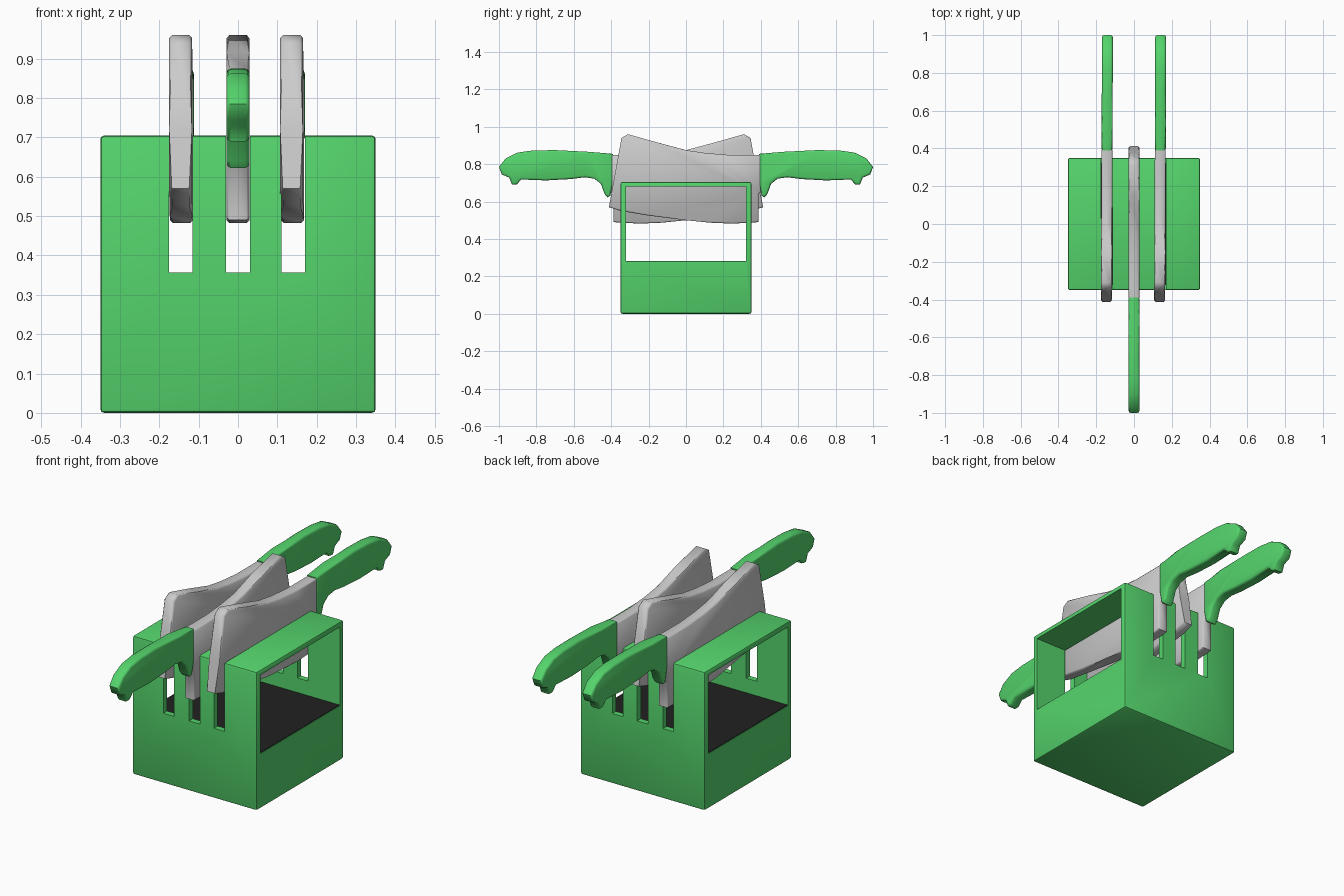
import bpy, bmesh, math

if "Cube" in bpy.data.objects:
    bpy.data.objects.remove(bpy.data.objects["Cube"])


def material(name, color):
    m = bpy.data.materials.new(name)
    m.diffuse_color = color
    m.use_nodes = True
    m.node_tree.nodes["Principled BSDF"].inputs["Base Color"].default_value = m.diffuse_color
    return m


GREEN = material("green", (0.09, 0.66, 0.15, 1))
BLACK = material("black", (0.015, 0.015, 0.015, 1))


def finish(name, bm, mat=None):
    bmesh.ops.recalc_face_normals(bm, faces=bm.faces)
    me = bpy.data.meshes.new(name)
    bm.to_mesh(me)
    bm.free()
    ob = bpy.data.objects.new(name, me)
    bpy.context.collection.objects.link(ob)
    if mat:
        me.materials.append(mat)
    return ob


def smooth(ob, angle=35):
    bpy.ops.object.select_all(action='DESELECT')
    ob.select_set(True)
    bpy.context.view_layer.objects.active = ob
    bpy.ops.object.shade_smooth_by_angle(angle=math.radians(angle))


def box(name, lo, hi, mat=None, bevel=0.0):
    bm = bmesh.new()
    bmesh.ops.create_cube(bm, size=1)
    for v in bm.verts:
        for i in range(3):
            v.co[i] = lo[i] if v.co[i] < 0 else hi[i]
    if bevel:
        bmesh.ops.bevel(bm, geom=bm.edges[:], offset=bevel, segments=2,
                        profile=0.5, affect='EDGES')
    return finish(name, bm, mat)


def plate(name, profile, width, rim, segments, mat=None):
    """Side profile (y, z) extruded along x with softened rims."""
    bm = bmesh.new()
    face = bm.faces.new([bm.verts.new((-width / 2, y, z)) for y, z in profile])
    ext = bmesh.ops.extrude_face_region(bm, geom=[face])
    for v in ext['geom']:
        if isinstance(v, bmesh.types.BMVert):
            v.co.x = width / 2
    rims = [e for e in bm.edges if abs(e.verts[0].co.x - e.verts[1].co.x) < 1e-6]
    bmesh.ops.bevel(bm, geom=rims, offset=rim, segments=segments,
                    profile=0.5, affect='EDGES')
    return finish(name, bm, mat)


# holder block with side window and three knife slots
block = box("holder_block", (-.35, -.35, 0), (.35, .35, .705), GREEN, 0.01)
cutters = [box("window_cutter", (-.5, -.32, .28), (.5, .32, .68))]
for x in (-.145, 0, .14):
    cutters.append(box("slot_cutter", (x - .03, -.5, .357), (x + .03, .5, .9)))
bpy.context.view_layer.objects.active = block
for c in cutters:
    c.hide_render = True
    mod = block.modifiers.new("cut", 'BOOLEAN')
    mod.object = c
    mod.solver = 'EXACT'
    bpy.ops.object.modifier_apply(modifier=mod.name)
    bpy.data.objects.remove(c)
smooth(block)

# dark tray floor
box("tray_floor", (-.347, -.32, .276), (.347, .32, .283), BLACK)

# knife profiles, handle towards +y
BLADE = [(.40, .85), (.22, .85), (.10, .86), (0, .875), (-.15, .915), (-.31, .96),
         (-.345, .94), (-.385, .72), (-.412, .57), (-.35, .55), (-.2, .525),
         (0, .50), (.13, .487), (.25, .482), (.388, .49), (.388, .64), (.40, .65)]
HANDLE = [(.39, .855), (.52, .866), (.70, .875), (.82, .873), (.90, .862), (.965, .83),
          (1.0, .785), (.985, .745), (.945, .728), (.93, .69), (.905, .692),
          (.88, .718), (.75, .713), (.62, .72), (.54, .73), (.49, .722), (.455, .695),
          (.435, .64), (.42, .622), (.405, .63), (.39, .70)]

# three knives, the middle one turned around
for side, x, yaw in (("left", -.1445, -.004), ("middle", 0, math.pi), ("right", .1375, -.004)):
    for ob in (plate(side + "_blade", BLADE, .058, .007, 1),
               plate(side + "_handle", HANDLE, .058, .011, 2, GREEN)):
        ob.location.x = x
        ob.rotation_euler.z = yaw
        smooth(ob, 50)
